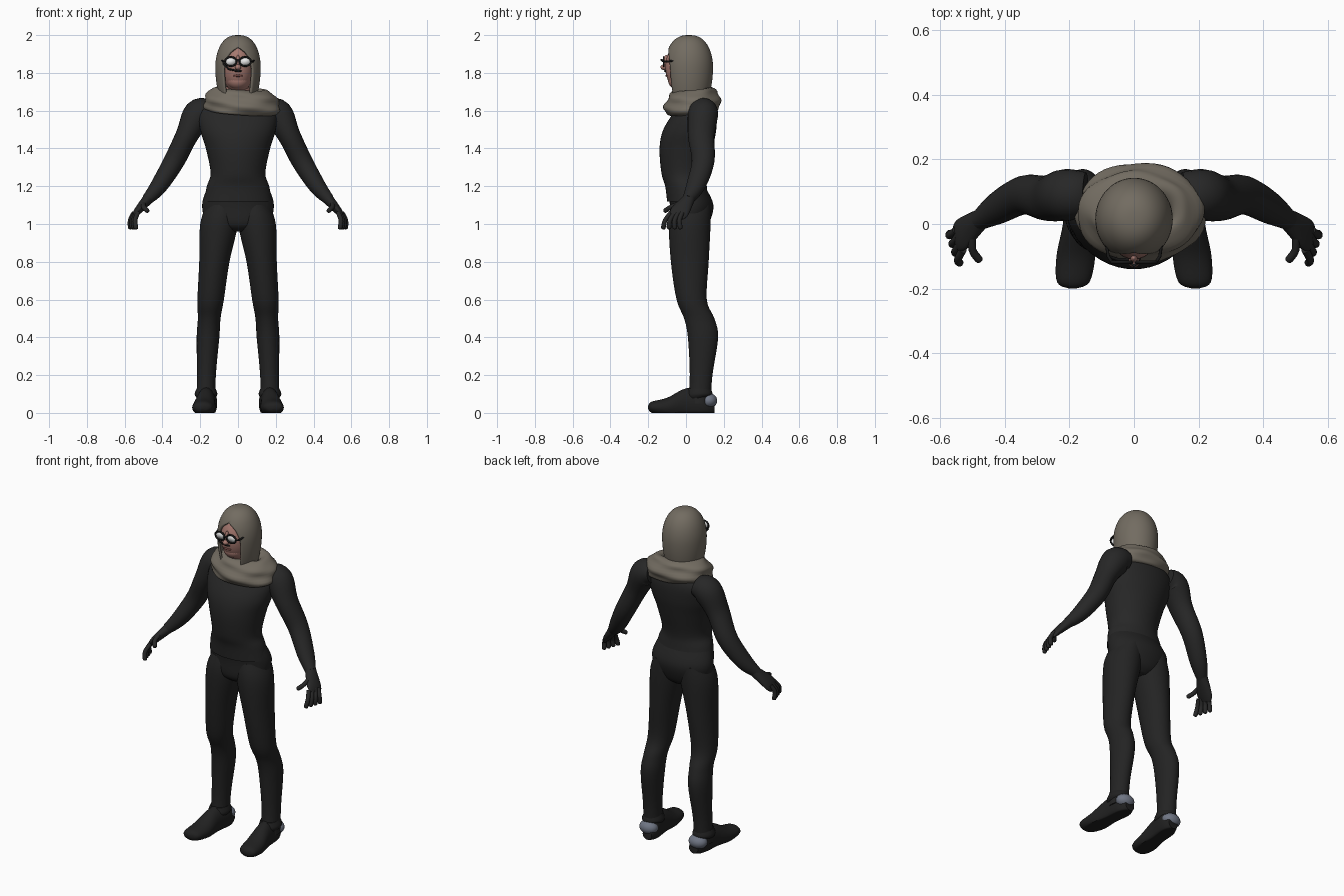
import bpy, bmesh, math
from mathutils import Matrix, Vector

if "Cube" in bpy.data.objects:
    bpy.data.objects.remove(bpy.data.objects["Cube"])


def material(name, red, green, blue):
    mat = bpy.data.materials.new(name)
    mat.use_nodes = True
    colour = (red, green, blue, 1)
    mat.diffuse_color = colour
    mat.node_tree.nodes["Principled BSDF"].inputs["Base Color"].default_value = colour
    return mat


SHIRT = material("shirt black", .02, .02, .02)
TROUSERS = material("trouser black", .017, .017, .017)
BOOTS = material("boot black", .015, .015, .015)
CLOTH = material("olive grey cloth", .17, .15, .12)
SKIN = material("skin", .38, .19, .16)
LIPS = material("lips", .22, .08, .07)
HEEL = material("heel grey", .16, .18, .23)
FRAME = material("frame black", .01, .01, .01)
LENS = material("lens white", .85, .85, .85)


def add_object(name, data, mat, mirror):
    """Link a part, colour it and mirror it to the other side if asked."""
    part = bpy.data.objects.new(name, data)
    bpy.context.collection.objects.link(part)
    data.materials.append(mat)
    if mirror:
        modifier = part.modifiers.new("Mirror", "MIRROR")
        modifier.use_mirror_merge = False
    return part


def finish_mesh(name, bm, mat, mirror=False, thickness=0):
    bmesh.ops.recalc_face_normals(bm, faces=bm.faces)
    mesh = bpy.data.meshes.new(name)
    bm.to_mesh(mesh)
    bm.free()
    part = add_object(name, mesh, mat, mirror)
    if thickness:
        modifier = part.modifiers.new("Thickness", "SOLIDIFY")
        modifier.thickness = thickness
    bpy.ops.object.select_all(action="DESELECT")
    part.select_set(True)
    bpy.context.view_layer.objects.active = part
    bpy.ops.object.shade_smooth_by_angle(angle=math.radians(50))


def ball(name, centre, size, mat, mirror=False):
    bm = bmesh.new()
    placing = Matrix.Translation(centre) @ Matrix.Diagonal((*size, 1))
    bmesh.ops.create_uvsphere(bm, u_segments=32, v_segments=20, radius=1, matrix=placing)
    finish_mesh(name, bm, mat, mirror)


def tube(name, points, mat, mirror=False, closed=False):
    curve = bpy.data.curves.new(name, "CURVE")
    curve.dimensions = "3D"
    curve.bevel_depth = .005
    curve.bevel_resolution = 2
    spline = curve.splines.new("POLY")
    spline.points.add(len(points) - 1)
    for knot, point in zip(spline.points, points):
        knot.co = (*point, 1)
    spline.use_cyclic_u = closed
    add_object(name, curve, mat, mirror)


def blend(before, start, end, after, t):
    """Catmull-Rom blend between start and end."""
    slope_in, slope_out = (end - before) / 2, (after - start) / 2
    bend = 3 * (end - start) - 2 * slope_in - slope_out
    twist = 2 * (start - end) + slope_in + slope_out
    return start + t * (slope_in + t * (bend + t * twist))


def smooth_rings(rings, steps=5):
    result = []
    last = len(rings) - 1
    for i in range(last):
        near = (rings[max(i - 1, 0)], rings[i], rings[i + 1], rings[min(i + 2, last)])
        for step in range(steps):
            result.append([blend(*values, step / steps) for values in zip(*near)])
    return result + [rings[last]]


def skin_rings(name, rings, frame, mat, mirror=False, warp=None, gaps=None, thickness=0, segments=40):
    """Skin elliptical rings (x, y, z, width, depth); gaps open the front of each ring."""
    bm = bmesh.new()
    loops = []
    for i, (x, y, z, width, depth) in enumerate(rings):
        side, front = frame(rings, i)
        gap = gaps[i] if gaps else 0
        loop = []
        for k in range(segments + 1):
            angle = gap + (math.tau - 2 * gap) * k / segments - math.pi / 2
            point = Vector((x, y, z)) + side * width * math.cos(angle) + front * depth * math.sin(angle)
            loop.append(bm.verts.new(warp(point, angle) if warp else point))
        loops.append(loop)
    for lower, upper in zip(loops, loops[1:]):
        for k in range(segments):
            bm.faces.new((lower[k], lower[k + 1], upper[k + 1], upper[k]))
    # Loose cloth stays open, body parts are capped
    if mat != CLOTH:
        for loop in (loops[0], loops[-1]):
            bm.faces.new(loop[:-1])
    bmesh.ops.remove_doubles(bm, verts=bm.verts, dist=.00001)
    finish_mesh(name, bm, mat, mirror, thickness)


X, Y, Z = Matrix.Identity(3)


def level(rings, i):
    return X, Y


def upright(rings, i):
    return X, Z


def along_path(rings, i):
    start, end = rings[max(i - 1, 0)], rings[min(i + 1, len(rings) - 1)]
    tangent = (Vector(end[:3]) - Vector(start[:3])).normalized()
    front = (Y - tangent * Y.dot(tangent)).normalized()
    return front.cross(tangent), front


def leg_x(z):
    return .17 - .07 * z * z


def flat_sole(point, angle):
    return Vector((point.x, point.y, max(point.z, 0)))


def body(name, rows, mat):
    rings = [(0, y, z, width, depth) for z, y, width, depth in rows]
    skin_rings(name, smooth_rings(rings), level, mat)


def legwear(name, rows, mat):
    rings = [(leg_x(z), y, z, width, depth) for z, y, width, depth in rows]
    skin_rings(name, smooth_rings(rings), level, mat, mirror=True)


def limb(name, rows):
    rings = [(x, y, z, width, depth) for (x, y, z), width, depth in rows]
    skin_rings(name, smooth_rings(rings), along_path, SHIRT, mirror=True, segments=24)


# Torso and pelvis
body("shirt", [(1.12, .01, .18, .11), (1.2, 0, .165, .11), (1.27, -.01, .145, .12), (1.4, 0, .17, .14),
               (1.5, .02, .2, .14), (1.6, .05, .2, .11), (1.68, .05, .09, .07)], SHIRT)
body("pelvis", [(.96, .02, .06, .06), (1, .02, .16, .1), (1.1, .03, .19, .115), (1.2, 0, .16, .1)], TROUSERS)

# Legs and boots
legwear("leg", [(1.1, .03, .08, .1), (1, .02, .1, .11), (.8, .02, .08, .1), (.6, .03, .07, .08),
                (.5, .07, .06, .08), (.4, .09, .06, .08), (.2, .08, .05, .06), (.05, .07, .05, .06)], TROUSERS)
legwear("boot_cuff", [(.08, .06, .05, .06), (.1, .07, .06, .07), (.13, .07, .05, .06)], BOOTS)
boot_rows = [(-.2, .03, .01, .01), (-.18, .03, .05, .03), (-.1, .03, .06, .05),
             (0, .05, .05, .08), (.1, .05, .05, .08), (.15, .03, .03, .03)]
boot_rings = [(.17 - y / 10, y, z, width, height) for y, z, width, height in boot_rows]
skin_rings("boot", smooth_rings(boot_rings), upright, BOOTS, mirror=True, warp=flat_sole)
ball("heel_guard", (.165, .12, .065), (.055, .045, .04), HEEL, mirror=True)

# Arms and hands
limb("arm", [((.15, .09, 1.6), .06, .07), ((.21, .09, 1.58), .08, .08), ((.27, .08, 1.47), .06, .07),
             ((.34, .09, 1.33), .055, .06), ((.42, .05, 1.2), .045, .05), ((.48, .01, 1.13), .03, .03)])
limb("palm", [((.47, .02, 1.14), .03, .03), ((.53, -.03, 1.07), .02, .05), ((.55, -.05, 1.04), .01, .04)])


def finger(name, base, tip):
    base, tip = Vector(base), Vector(tip)
    knuckle = base.lerp(tip, .5) + X * .01 - Y * .01
    end = tip + (tip - knuckle) / 5
    radius = .012
    limb(name, [(base, radius, radius), (knuckle, radius, radius), (tip, radius, radius),
                (end, radius / 3, radius / 3)])


for k, name in enumerate(("index", "middle", "ring", "little")):
    finger(name + "_finger", (.53 + k * .007, k * .02 - .08, 1.06), (.54 + k * .01, k * .03 - .12, .98))
finger("thumb", (.5, -.03, 1.11), (.48, -.11, 1.07))

# Head
ball("face", (0, 0, 1.83), (.085, .11, .14), SKIN)
ball("jaw", (0, -.035, 1.76), (.06, .06, .05), SKIN)
ball("neck", (0, .03, 1.68), (.07, .08, .1), SKIN)
ball("nose_bridge", (0, -.105, 1.85), (.012, .015, .045), SKIN)
ball("nose_tip", (0, -.115, 1.83), (.017, .02, .015), SKIN)
ball("mouth", (0, -.102, 1.785), (.026, .006, .006), LIPS)
ball("moustache", (0, -.108, 1.81), (.022, .008, .006), FRAME)

# Spectacles
rim = []
for k in range(16):
    angle = math.tau * k / 16
    rim.append(Vector((.038, -.118, 1.86)) + X * .031 * math.cos(angle) + Z * .024 * math.sin(angle))
tube("spectacle_rim", rim, FRAME, mirror=True, closed=True)
bm = bmesh.new()
bm.faces.new([bm.verts.new(point) for point in rim])
finish_mesh("lens", bm, LENS, mirror=True, thickness=.004)
tube("spectacle_bridge", [(-.01, -.12, 1.86), (0, -.13, 1.87), (.01, -.12, 1.86)], FRAME)
tube("spectacle_arm", [(.07, -.115, 1.86), (.08, -.1, 1.86), (.09, -.03, 1.87)], FRAME, mirror=True)
tube("spectacle_cord", [(-.08, -.1, 1.85), (-.05, -.11, 1.82), (0, -.11, 1.81)], FRAME)

# Hood: a dome that tapers to the neck, open around the face
hood_rings, face_gaps = [], []
for i in range(33):
    angle = math.pi * (i / 32 - .5)
    rise = math.sin(angle)
    z = 1.83 + .17 * rise
    size = max(math.cos(angle), 0) ** .8 if rise > 0 else 1 - rise * rise / 5
    hood_rings.append((0, .015, z, .12 * size, .128 * size))
    brow = min(max(z - 1.8, 0) / .13, 1)
    face_gaps.append(.7 * math.sqrt(1 - brow * brow))
skin_rings("hood", hood_rings, level, CLOTH, gaps=face_gaps, thickness=.012, segments=56)


# Scarf: a sagging ring of cloth with slanting folds
def drape(point, angle):
    outward = Vector((math.cos(angle), math.sin(angle), 0))
    fold = math.sin(2 * angle + 95 * point.z) + math.sin(5 * angle - 60 * point.z) / 2
    sag = point.y / 10 - point.x / 15
    return point + outward * fold * .006 + Z * sag


scarf_rings = []
for i in range(33):
    angle = math.tau * i / 32
    reach = .15 + .05 * math.cos(angle)
    height = 1.65 + .06 * math.sin(angle) - .025 * math.cos(angle)
    scarf_rings.append((.02, .035, height, reach, reach - .05))
skin_rings("scarf", scarf_rings, level, CLOTH, warp=drape, segments=56)
